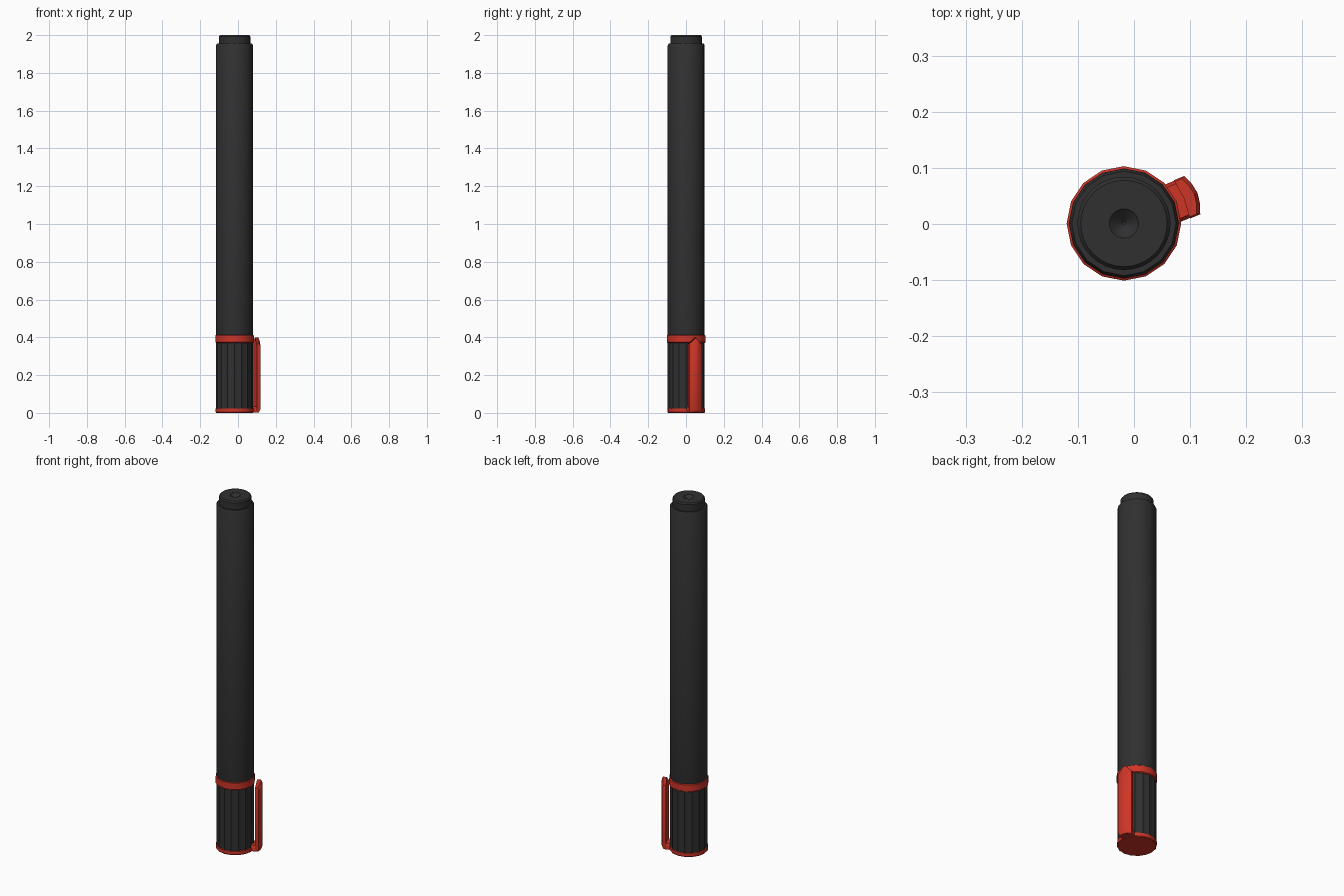
import bpy, bmesh, math
from mathutils import Matrix

if "Cube" in bpy.data.objects:
    bpy.data.objects.remove(bpy.data.objects["Cube"])

CX, CY = -0.018, 0.001


def material(name, rgb):
    m = bpy.data.materials.new(name)
    m.diffuse_color = (*rgb, 1)
    m.use_nodes = True
    m.node_tree.nodes["Principled BSDF"].inputs["Base Color"].default_value = m.diffuse_color
    return m


BLACK = material("black_plastic", (0.03, 0.03, 0.03))
RED = material("red_plastic", (0.62, 0.035, 0.02))


def finish(name, bm, mat, angle=35):
    bmesh.ops.recalc_face_normals(bm, faces=bm.faces)
    me = bpy.data.meshes.new(name)
    bm.to_mesh(me)
    bm.free()
    me.materials.append(mat)
    ob = bpy.data.objects.new(name, me)
    bpy.context.collection.objects.link(ob)
    bpy.ops.object.select_all(action='DESELECT')
    ob.select_set(True)
    bpy.context.view_layer.objects.active = ob
    bpy.ops.object.shade_smooth_by_angle(angle=math.radians(angle))
    return ob


def skin(bm, rings, caps=True):
    loops = [[bm.verts.new(p) for p in ring] for ring in rings]
    n = len(loops[0])
    for a, b in zip(loops, loops[1:]):
        for i in range(n):
            j = (i + 1) % n
            bm.faces.new((a[i], a[j], b[j], b[i]))
    if caps:
        bm.faces.new(loops[0])
        bm.faces.new(loops[-1])


def lathe(name, profile, sides, mat, flute=0.0):
    # flute shrinks every second vertex to make grooves
    bm = bmesh.new()
    rings = []
    for r, z in profile:
        ring = []
        for i in range(sides):
            a = math.tau * i / sides
            q = r - flute * (i % 2)
            ring.append((CX + q * math.cos(a), CY + q * math.sin(a), z))
        rings.append(ring)
    skin(bm, rings)
    return finish(name, bm, mat)


# Barrel
lathe("barrel", [(0.096, 0.38), (0.098, 0.39), (0.098, 1.945), (0.093, 1.955)], 16, BLACK)

# End plug with a small dimple
lathe("end_plug", [(0.083, 1.94), (0.083, 1.993), (0.077, 2.0), (0.026, 2.0),
                   (0.020, 1.994), (0.003, 1.98)], 32, BLACK)

# Fluted cap
lathe("cap_grip", [(0.098, 0.015), (0.098, 0.38)], 32, BLACK, flute=0.005)

# Red trim at both ends of the cap
lathe("cap_ring", [(0.097, 0.37), (0.102, 0.374), (0.102, 0.41), (0.097, 0.414)], 16, RED)
lathe("cap_base", [(0.097, 0.0), (0.1, 0.004), (0.1, 0.022), (0.096, 0.024)], 16, RED)

# Clip: arched cross-section swept upward, pointed at its free end
bm = bmesh.new()
rings = []
for z, peak, w, dr in [(0.004, 0.004, 0.034, -0.006), (0.02, 0.02, 0.037, 0),
                       (0.355, 0.385, 0.037, 0), (0.365, 0.398, 0.034, -0.006)]:
    mid = (z + peak) / 2
    rings.append([(0.112, -w, z), (0.132 + dr, -w, z), (0.139 + dr, -w / 2, mid),
                  (0.142 + dr, 0, peak), (0.139 + dr, w / 2, mid), (0.132 + dr, w, z),
                  (0.112, w, z), (0.116, 0, peak)])
skin(bm, rings)
# Foot joining clip to the base
skin(bm, [[(0.085, -w, z), (0.125, -w, z), (0.125, w, z), (0.085, w, z)]
          for z, w in ((0.003, 0.034), (0.022, 0.036), (0.035, 0.03))])
bm.transform(Matrix.Translation((CX, CY, 0)) @ Matrix.Rotation(math.radians(22.5), 4, 'Z'))
finish("clip", bm, RED)
